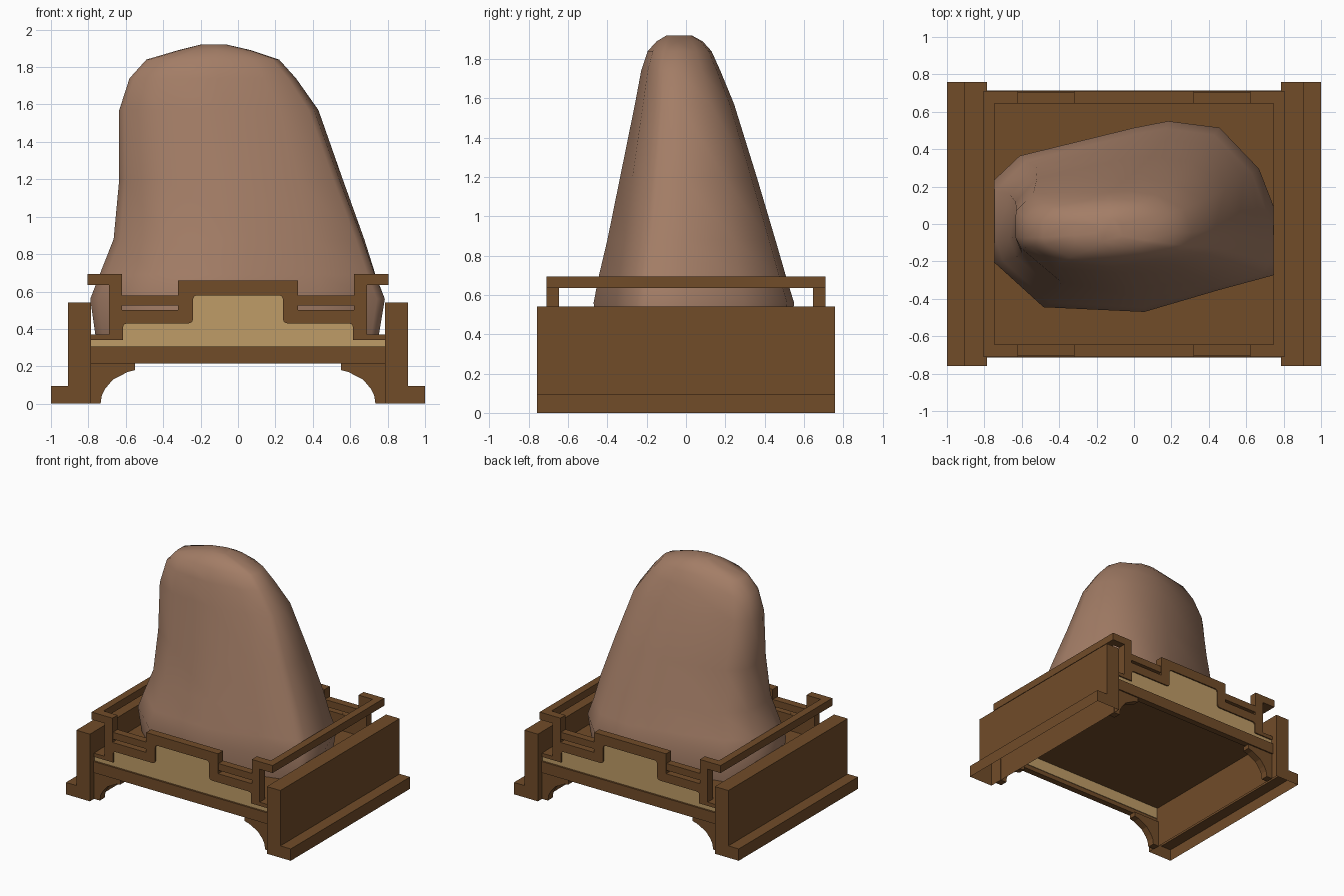
import bpy, bmesh, math

if "Cube" in bpy.data.objects:
    bpy.data.objects.remove(bpy.data.objects["Cube"])


def material(name, rgb):
    m = bpy.data.materials.new(name)
    m.diffuse_color = (*rgb, 1)
    m.use_nodes = True
    m.node_tree.nodes["Principled BSDF"].inputs["Base Color"].default_value = m.diffuse_color
    return m


WOOD = material("brown wood", (0.165, 0.072, 0.022))
PANEL = material("pale wood", (0.52, 0.335, 0.135))
STONE = material("brown stone", (0.366, 0.205, 0.133))


def finish(name, bm, mat):
    me = bpy.data.meshes.new(name)
    bm.to_mesh(me)
    bm.free()
    ob = bpy.data.objects.new(name, me)
    bpy.context.collection.objects.link(ob)
    me.materials.append(mat)
    return ob


def slab(name, pts, y0, y1, mat, open_bottom=False):
    """Extrude an (x, z) outline from y0 to y1, optionally hollow underneath."""
    bm = bmesh.new()
    f = bm.faces.new([bm.verts.new((x, y0, z)) for x, z in pts])
    new = bmesh.ops.extrude_face_region(bm, geom=[f])["geom"]
    bmesh.ops.translate(bm, vec=(0, y1 - y0, 0),
                        verts=[v for v in new if isinstance(v, bmesh.types.BMVert)])
    bmesh.ops.recalc_face_normals(bm, faces=bm.faces)
    if open_bottom:
        low = [g for g in bm.faces if all(v.co.z < 1e-5 for v in g.verts)]
        bmesh.ops.delete(bm, geom=low, context='FACES')
    return finish(name, bm, mat)


def box(name, x0, x1, y0, y1, z0, z1, mat=WOOD):
    return slab(name, [(x0, z0), (x1, z0), (x1, z1), (x0, z1)], y0, y1, mat)


def both(half):
    """Close a right-hand outline by mirroring it."""
    return half + [(-x, z) for x, z in reversed(half)]


# rounded step shared by the pale panel and the frame opening
step = [(.615, .34), (.615, .41), (.61, .423), (.595, .43), (.262, .43), (.246, .437),
        (.24, .452), (.24, .56), (.234, .574), (.22, .58)]
top = [(0, .66), (.32, .66), (.32, .50), (.62, .50), (.62, .695), (.805, .695),
       (.805, .635), (.69, .635), (.69, .37), (.785, .37), (.785, .34)]
half_frame = top + step + [(0, .58)]
half_back = top + [(0, .34)]
pale = both([(.785, .25), (.785, .34)] + step)
bracket = [(.79, 0), (.79, .215), (.55, .215), (.55, .18), (.59, .17), (.67, .128),
           (.71, .08), (.728, .045), (.735, 0)]

# long panels, front and back
for s, side in ((-1, "front"), (1, "back")):
    for m, lr in ((1, "right"), (-1, "left")):
        slab(f"{side}_{lr}_frame", [(m * x, z) for x, z in half_frame], s * .665, s * .71, WOOD)
        slab(f"{side}_{lr}_backing", [(m * x, z) for x, z in half_back], s * .645, s * .665, WOOD)
        box(f"{side}_{lr}_shelf_rail", m * .32, m * .62, s * .645, s * .705, .525, .58)
        slab(f"{side}_{lr}_bracket", [(m * x, z) for x, z in bracket], s * .645, s * .705, WOOD)
    slab(f"{side}_pale_panel", pale, s * .66, s * .70, PANEL)
    box(f"{side}_lower_rail", -.787, .787, s * .665, s * .715, .215, .305)

# end boards with outward feet, and the floating side rails
for m, lr in ((1, "right"), (-1, "left")):
    slab(f"{lr}_end_board", [(m * x, z) for x, z in
                             [(.787, 0), (1, 0), (1, .095), (.908, .095), (.908, .54), (.787, .54)]],
         -.758, .758, WOOD, open_bottom=True)
    box(f"{lr}_side_rail", m * .745, m * .805, -.645, .645, .635, .695)

# floor
box("floor", -.787, .787, -.65, .65, .34, .37)

# stone: an irregular base outline that grows rounder upward, fitted to the extents at each height
outline = [(-.75, .20), (-.58, .37), (0, .52), (.17, .555), (.43, .52), (.63, .30), (.74, .0),
           (.74, -.20), (.70, -.27), (.42, -.35), (.05, -.465), (-.46, -.44), (-.71, -.20),
           (-.75, -.08)]
levels = [  # z, x min, x max, y min, y max
    (.35, -.76, .75, -.445, .525), (.56, -.79, .785, -.47, .55), (.69, -.74, .735, -.445, .51),
    (.88, -.665, .675, -.40, .455), (1.2, -.635, .56, -.335, .36), (1.57, -.635, .43, -.26, .245),
    (1.74, -.58, .31, -.228, .175), (1.84, -.49, .22, -.195, .13), (1.89, -.32, .07, -.15, .085),
    (1.92, -.20, -.06, -.10, .03)]


def fit(values, lo, hi):
    a, b = min(values), max(values)
    return [lo + (v - a) / (b - a) * (hi - lo) for v in values]


base_x = fit([p[0] for p in outline], -1, 1)
base_y = fit([p[1] for p in outline], -1, 1)
bm = bmesh.new()
rings = []
for z, x0, x1, y0, y1 in levels:
    t = max(0, min(.75, (z - .6) * .9))
    xs, ys = [], []
    for x, y in zip(base_x, base_y):
        r = (abs(x) ** 2.5 + abs(y) ** 2.5) ** .4
        k = 1 + t * (1 / r - 1)
        xs.append(x * k)
        ys.append(y * k)
    rings.append([bm.verts.new((x, y, z)) for x, y in zip(fit(xs, x0, x1), fit(ys, y0, y1))])
n = len(outline)
for a, b in zip(rings, rings[1:]):
    for i in range(n):
        j = (i + 1) % n
        bm.faces.new((a[i], a[j], b[j], b[i]))
bm.faces.new(rings[0])
bm.faces.new(rings[-1])
for f in bm.faces:
    f.smooth = True
bmesh.ops.recalc_face_normals(bm, faces=bm.faces)
stone = finish("stone", bm, STONE)
bpy.context.view_layer.objects.active = stone
stone.select_set(True)
bpy.ops.object.shade_smooth_by_angle(angle=math.radians(60))
